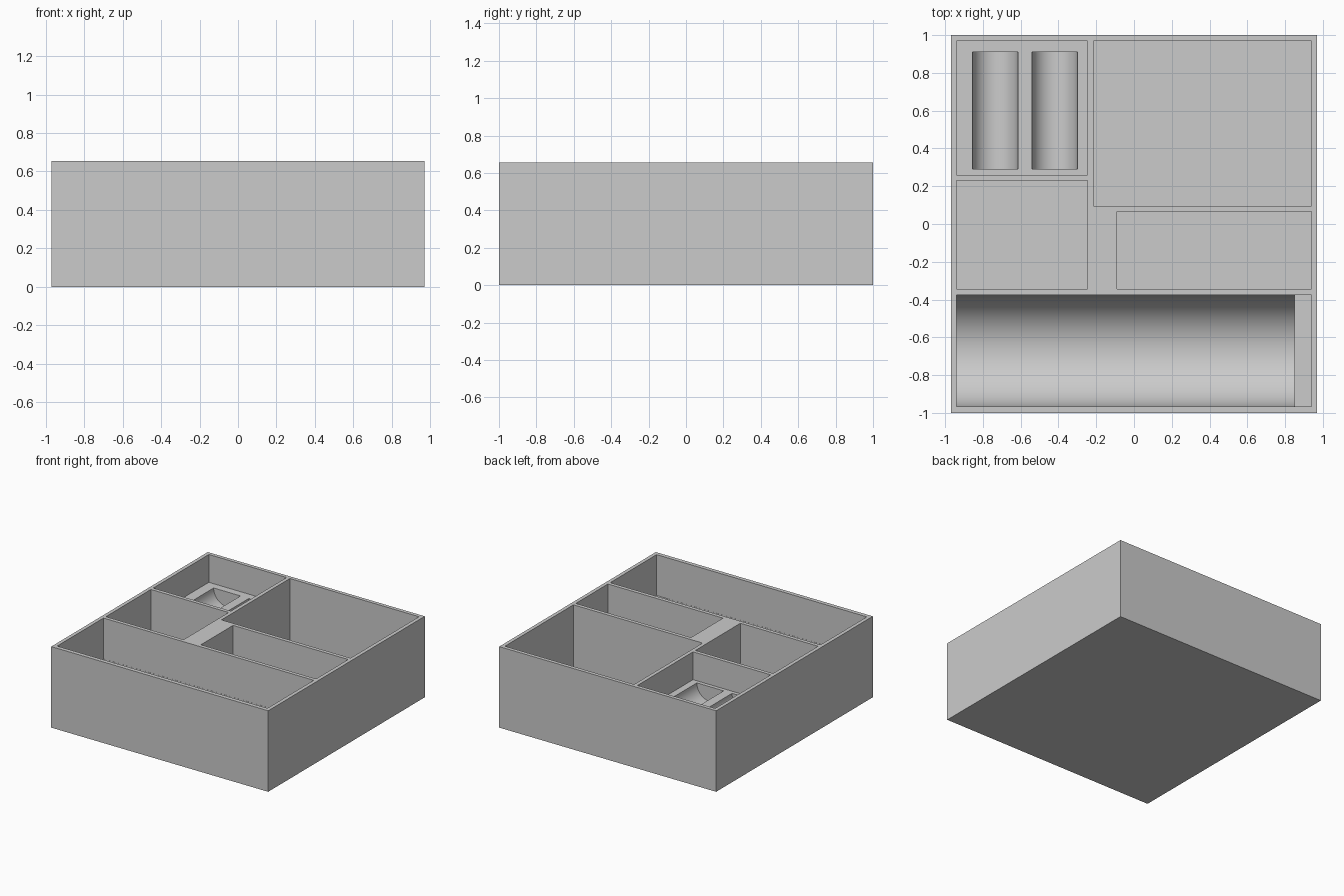
import bpy, bmesh, math
from mathutils import Vector

default = bpy.data.objects.get("Cube")
if default:
    bpy.data.objects.remove(default, do_unlink=True)

HEIGHT, FLOOR = 0.655, 0.03

grey = bpy.data.materials.new("plain_grey")
grey.use_nodes = True
grey.diffuse_color = (0.6, 0.6, 0.6, 1)
grey.node_tree.nodes["Principled BSDF"].inputs["Base Color"].default_value = grey.diffuse_color


def prism(name, profile, sweep):
    """Extrude a closed outline of 3D points along a sweep vector."""
    bm = bmesh.new()
    face = bm.faces.new([bm.verts.new(p) for p in profile])
    out = bmesh.ops.extrude_face_region(bm, geom=[face])
    moved = [v for v in out["geom"] if isinstance(v, bmesh.types.BMVert)]
    bmesh.ops.translate(bm, verts=moved, vec=Vector(sweep))
    bmesh.ops.recalc_face_normals(bm, faces=bm.faces)
    mesh = bpy.data.meshes.new(name)
    bm.to_mesh(mesh)
    bm.free()
    mesh.materials.append(grey)
    obj = bpy.data.objects.new(name, mesh)
    bpy.context.collection.objects.link(obj)
    return obj


def block(name, x0, x1, y0, y1, z0, z1):
    outline = [(x0, y0, z0), (x1, y0, z0), (x1, y1, z0), (x0, y1, z0)]
    return prism(name, outline, (0, 0, z1 - z0))


def trough(name, center, radius, start, end, axis_z, along_x):
    """Half-round channel with straight sides rising above its axis."""
    steps = 48
    section = [(-radius, 0.06)]
    for i in range(steps + 1):
        a = math.pi * (1 + i / steps)
        section.append((radius * math.cos(a), radius * math.sin(a)))
    section.append((radius, 0.06))
    if along_x:
        points = [(start, center + s, axis_z + h) for s, h in section]
        return prism(name, points, (end - start, 0, 0))
    points = [(center + s, start, axis_z + h) for s, h in section]
    return prism(name, points, (0, end - start, 0))


tray = block("organizer_tray", -0.97, 0.97, -1, 1, 0, HEIGHT)

# Straight-sided compartments: x range, y range, floor height
SHELF, CELL_SHELF = 0.325, 0.43
pockets = {
    "long_pocket": (-0.94, 0.94, -0.967, -0.375, SHELF),
    "middle_pocket": (-0.94, -0.245, -0.345, 0.23, FLOOR),
    "small_pocket": (-0.09, 0.94, -0.345, 0.065, FLOOR),
    "large_pocket": (-0.215, 0.94, 0.095, 0.97, FLOOR),
    "cell_pocket": (-0.94, -0.245, 0.26, 0.97, CELL_SHELF),
}
cutters = [block(n, *p, HEIGHT + 0.1) for n, p in pockets.items()]

# Rounded channels below the long pocket and the cell pocket
cutters.append(trough("long_trough", -0.671, 0.295, -0.939, 0.85, SHELF, True))
for side, x in (("right", -0.735), ("left", -0.42)):
    cutters.append(trough("cell_trough_" + side, x, 0.12, 0.29, 0.91, CELL_SHELF, False))

# Cut every compartment out of the tray
bpy.ops.object.select_all(action="DESELECT")
tray.select_set(True)
bpy.context.view_layer.objects.active = tray
for cutter in cutters:
    cutter.hide_render = True
    mod = tray.modifiers.new(cutter.name, "BOOLEAN")
    mod.operation, mod.solver, mod.object = "DIFFERENCE", "EXACT", cutter
    bpy.ops.object.modifier_apply(modifier=mod.name)
    bpy.data.objects.remove(cutter, do_unlink=True)

bpy.ops.object.shade_smooth_by_angle(angle=math.radians(30))
